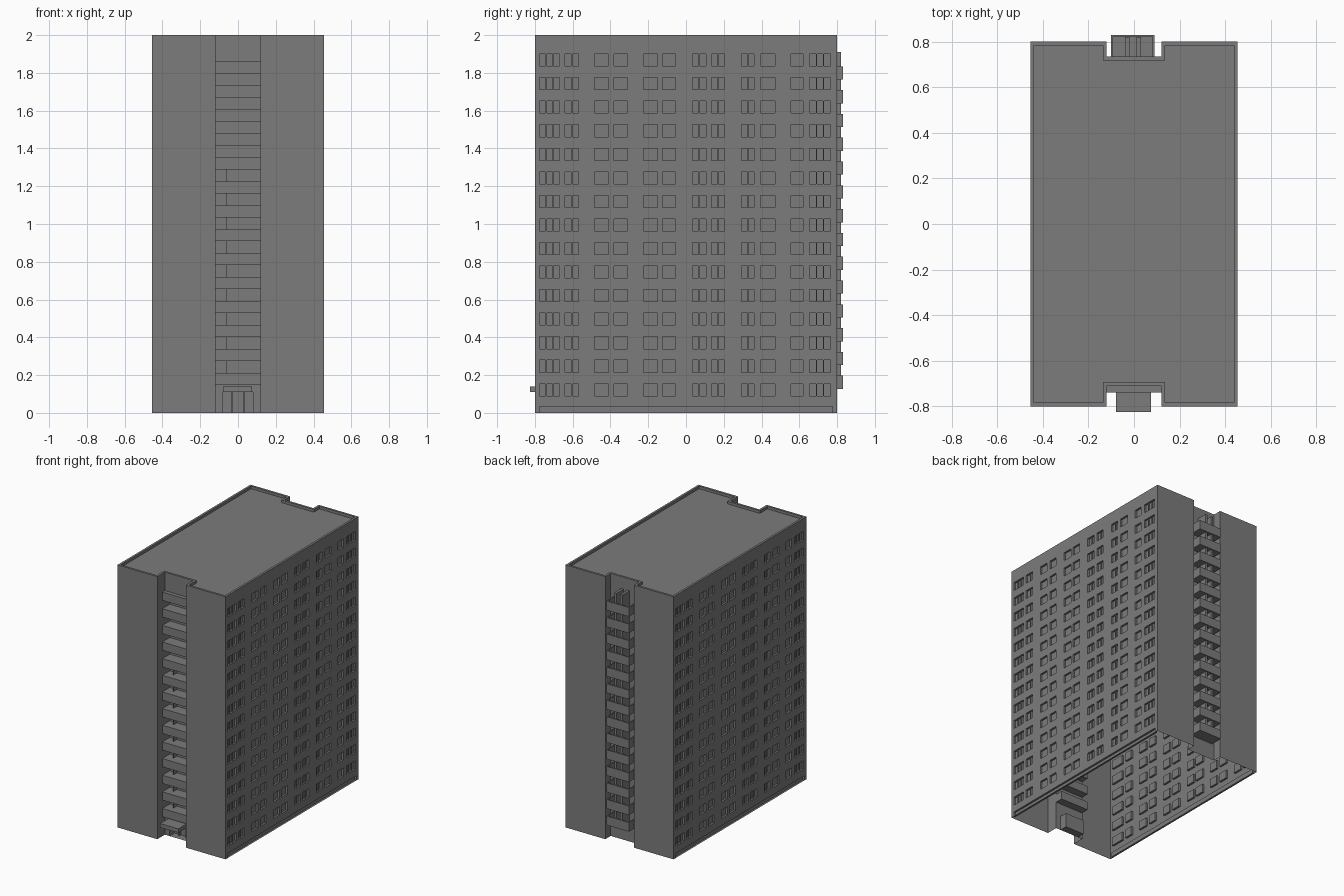
import bpy, bmesh
from mathutils import Vector

if "Cube" in bpy.data.objects:
    bpy.data.objects.remove(bpy.data.objects["Cube"])

grey = bpy.data.materials.new("concrete grey")
grey.diffuse_color = (0.2, 0.2, 0.2, 1)
grey.use_nodes = True
grey.node_tree.nodes["Principled BSDF"].inputs["Base Color"].default_value = grey.diffuse_color

HX, HY, TOP = 0.455, 0.80, 2.0      # half width, half length, height
NX, FY, BY = 0.12, -0.71, 0.735     # end niches: half width, front and back wall
Z = Vector((0, 0, 1))


def finish(name, bm):
    bmesh.ops.remove_doubles(bm, verts=bm.verts, dist=1e-5)
    mesh = bpy.data.meshes.new(name)
    bm.to_mesh(mesh)
    bm.free()
    mesh.materials.append(grey)
    ob = bpy.data.objects.new(name, mesh)
    bpy.context.collection.objects.link(ob)
    return ob


def quad(bm, *pts):
    bm.faces.new([bm.verts.new(p) for p in pts])


def add_box(bm, x0, x1, y0, y1, z0, z1):
    v = [bm.verts.new((x, y, z)) for z in (z0, z1)
         for x, y in ((x0, y0), (x1, y0), (x1, y1), (x0, y1))]
    for f in ((3, 2, 1, 0), (4, 5, 6, 7), (0, 1, 5, 4),
              (1, 2, 6, 5), (2, 3, 7, 6), (3, 0, 4, 7)):
        bm.faces.new([v[i] for i in f])


def panel(name, n, offset, us, zs, sunk, depth):
    """Wall sheet split by us and zs; cells passing sunk(u, z) are recessed."""
    n = Vector(n)
    u = Z.cross(n)
    bm = bmesh.new()
    us, zs = sorted(us), sorted(zs)

    def is_sunk(i, j):
        if not (0 <= i < len(us) - 1 and 0 <= j < len(zs) - 1):
            return False
        return sunk((us[i] + us[i + 1]) / 2, (zs[j] + zs[j + 1]) / 2)

    for i in range(len(us) - 1):
        for j in range(len(zs) - 1):
            c = [n * offset + u * a + Z * b for a, b in
                 ((us[i], zs[j]), (us[i + 1], zs[j]),
                  (us[i + 1], zs[j + 1]), (us[i], zs[j + 1]))]
            if not is_sunk(i, j):
                quad(bm, *c)
                continue
            d = [p - n * depth for p in c]
            quad(bm, *d)
            for k, (di, dj) in enumerate(((0, -1), (1, 0), (0, 1), (-1, 0))):
                if not is_sunk(i + di, j + dj):
                    m = (k + 1) % 4
                    quad(bm, c[k], c[m], d[m], d[k])
    return finish(name, bm)


# Long side walls with fifteen rows of recessed windows and a sunk plinth
# Window columns: start, end, number of panes
windows = [(-.775, -.67, 3), (-.64, -.57, 2), (-.485, -.41, 1), (-.38, -.31, 1),
           (-.225, -.15, 1), (-.125, -.055, 1), (.035, .105, 2), (.135, .205, 2),
           (.295, .36, 2), (.395, .47, 1), (.555, .62, 1), (.655, .765, 3)]
rows = [(0.09 + 0.1247 * k, 0.154 + 0.1247 * k) for k in range(15)]
DEPTH, PLINTH = 0.015, 0.035


def side_sunk(u, z):
    if z < PLINTH:
        return abs(u) < 0.775
    return (any(a < u < b for a, b, _ in windows)
            and any(a < z < b for a, b in rows))


us = {-HY, HY, .775} | {v for w in windows for v in w[:2]}
zs = {0, PLINTH, TOP} | {v for r in rows for v in r}
for side, name in ((1, "right"), (-1, "left")):
    panel(name + "_window_wall", (side, 0, 0), HX, us, zs, side_sunk, DEPTH)
    bm = bmesh.new()
    for a, b, panes in windows:
        for p in range(1, panes):
            y = side * (a + (b - a) * p / panes)
            x = side * (HX - DEPTH + 0.004)
            for z0, z1 in rows:
                add_box(bm, x - .004, x + .004, y - .003, y + .003, z0, z1)
    finish(name + "_window_mullions", bm)

# Blank end walls and niche cheeks
bm = bmesh.new()


def wall(bm, a, b, z0=0.0, z1=TOP):
    quad(bm, (*a, z0), (*b, z0), (*b, z1), (*a, z1))


front = [(-HX, -HY), (-NX, -HY), (-NX, FY), (NX, FY), (NX, -HY), (HX, -HY)]
back = [(HX, HY), (NX, HY), (NX, BY), (-NX, BY), (-NX, HY), (-HX, HY)]
for path, skip in ((front, 2), (back, None)):
    for i in range(5):
        if i != skip:
            wall(bm, path[i], path[i + 1])
finish("end_walls", bm)

# Roof deck behind a low parapet
T, DECK = 0.017, 1.98
outer = front + back
inner = [(-HX + T, -HY + T), (-NX - T, -HY + T), (-NX - T, FY + T),
         (NX + T, FY + T), (NX + T, -HY + T), (HX - T, -HY + T),
         (HX - T, HY - T), (NX + T, HY - T), (NX + T, BY - T),
         (-NX - T, BY - T), (-NX - T, HY - T), (-HX + T, HY - T)]
bm = bmesh.new()
for i in range(12):
    j = (i + 1) % 12
    quad(bm, (*outer[i], TOP), (*outer[j], TOP), (*inner[j], TOP), (*inner[i], TOP))
    wall(bm, inner[j], inner[i], DECK, TOP)
bm.faces.new([bm.verts.new((*p, DECK)) for p in inner])
finish("roof_and_parapet", bm)

# Front niche: stairwell openings between projecting bands, entrance below
bands = [(0.148 + 0.1268 * k, 0.211 + 0.1268 * k) for k in range(14)]
openings = [(bands[k][1], bands[k + 1][0]) for k in range(13)]


def front_sunk(u, z):
    if z < 0.11:
        return abs(u) < 0.08
    return any(a < z < b for a, b in openings)


panel("stairwell_wall", (0, -1, 0), -FY, [-NX, -.08, .08, NX],
      {0, 0.11, TOP} | {v for b in bands for v in b}, front_sunk, 0.06)
bm = bmesh.new()
for z0, z1 in bands:
    add_box(bm, -NX, NX, -0.74, FY, z0, z1)
finish("stairwell_bands", bm)
bm = bmesh.new()
for z0, z1 in openings[:9]:
    add_box(bm, -.064, -.06, FY + .02, FY + .06, z0, z1)
for x in (-.03, .03):
    add_box(bm, x - .004, x + .004, FY + .04, FY + .06, 0, .11)
finish("stairwell_posts", bm)
bm = bmesh.new()
add_box(bm, -.08, .075, -.825, FY, .11, .14)
finish("entrance_canopy", bm)

# Back niche: stacked balconies with floor slab, front and side rails
X0, X1, Y1, R = -0.10, 0.09, 0.83, 0.008
bm = bmesh.new()
for k in range(14):
    z0 = 0.127 + 0.126 * k
    z1 = z0 + 0.07
    add_box(bm, X0, X1, BY, Y1, z0, z0 + .012)
    add_box(bm, X0, X1, Y1 - R, Y1, z0, z1)
    for x in (X0, X1 - R):
        add_box(bm, x, x + R, BY, Y1 - R, z0, z1)
finish("balconies", bm)
bm = bmesh.new()
for x in (-.04, .01):
    add_box(bm, x, x + .02, BY, .82, .127, 1.91)
finish("balcony_fins", bm)
